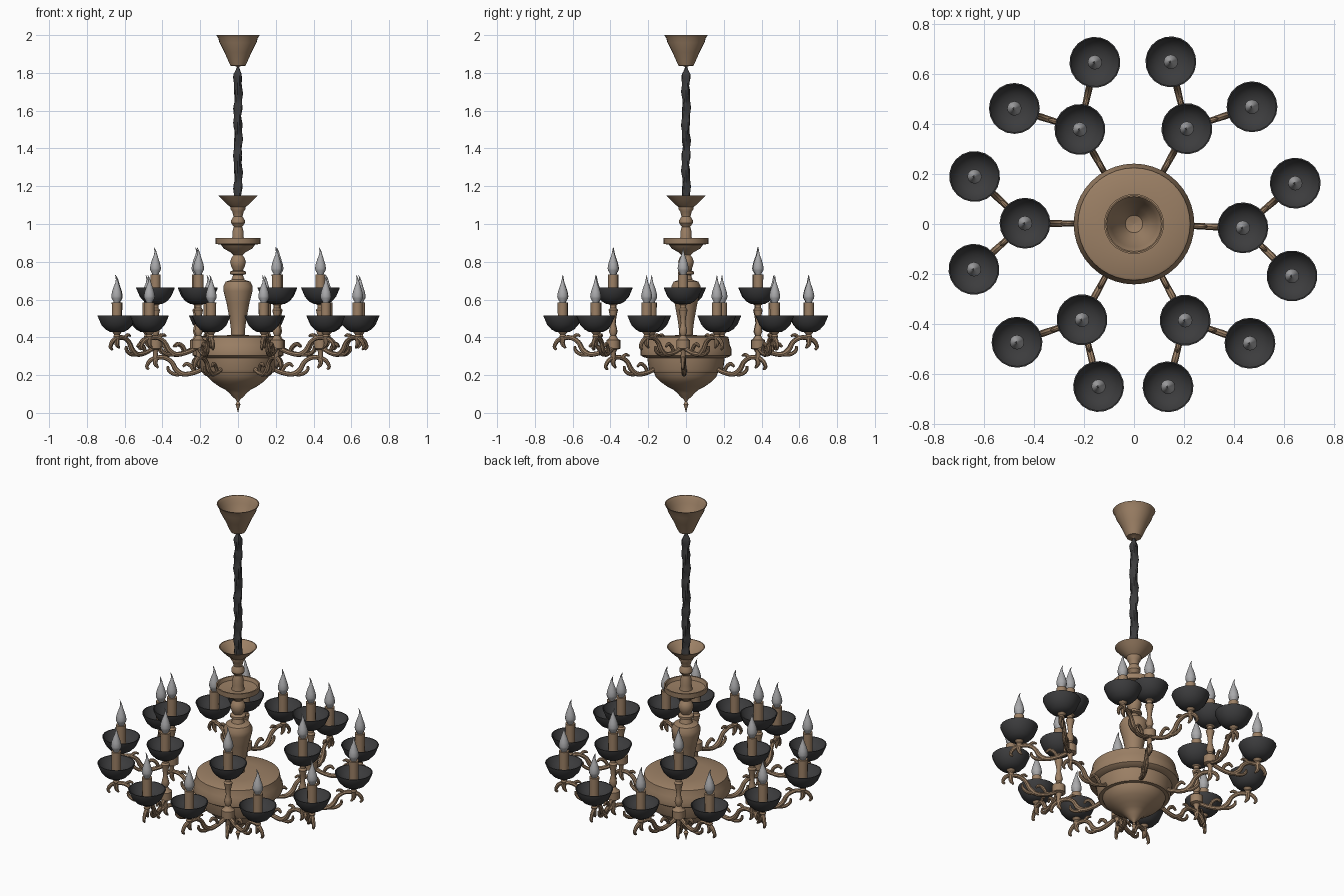
import bpy, bmesh, math
from mathutils import Vector, Matrix


def material(name, rgb):
    m = bpy.data.materials.new(name)
    m.diffuse_color = (*rgb, 1)
    return m


BRONZE = material("bronze", (0.33, 0.215, 0.13))
BLACK = material("black_metal", (0.045, 0.045, 0.047))
GLASS = material("grey_glass", (0.40, 0.40, 0.41))


def finish(bm, name, mat):
    """Smooth faces, keep hard edges sharp, return a mesh."""
    bmesh.ops.remove_doubles(bm, verts=bm.verts, dist=1e-5)
    bmesh.ops.recalc_face_normals(bm, faces=bm.faces)
    for f in bm.faces:
        f.smooth = True
    for e in bm.edges:
        e.smooth = e.calc_face_angle(0) < 0.6
    me = bpy.data.meshes.new(name)
    bm.to_mesh(me)
    bm.free()
    me.materials.append(mat)
    return me


def place(me, name, loc=(0, 0, 0), rot=0):
    ob = bpy.data.objects.new(name, me)
    ob.matrix_world = Matrix.Translation(loc) @ Matrix.Rotation(rot, 4, 'Z')
    bpy.context.collection.objects.link(ob)
    return ob


def skin(bm, rings):
    """Join successive rings with quads and cap open ends."""
    vr = [[bm.verts.new(p) for p in r] for r in rings]
    n = len(vr[0])
    for a, b in zip(vr, vr[1:]):
        for i in range(n):
            j = (i + 1) % n
            bm.faces.new((a[i], a[j], b[j], b[i]))
    for r in (vr[0], vr[-1]):
        bm.faces.new(r)


def lathe(name, profile, mat, n=16):
    """Revolve (r, z[, x offset]) points around z."""
    bm = bmesh.new()
    rings = []
    for r, z, *off in profile:
        x = off[0] if off else 0
        rings.append([(x + max(r, 2e-4) * math.cos(2 * math.pi * i / n),
                       max(r, 2e-4) * math.sin(2 * math.pi * i / n), z) for i in range(n)])
    skin(bm, rings)
    return finish(bm, name, mat)


def spline(pts, steps=4):
    """Catmull-Rom through 3-value points (s, z, radius)."""
    p = [Vector(q) for q in pts]
    p = [2 * p[0] - p[1]] + p + [2 * p[-1] - p[-2]]
    out = []
    for a, b, c, d in zip(p, p[1:], p[2:], p[3:]):
        for k in range(steps):
            t = k / steps
            out.append(0.5 * (2 * b + (c - a) * t + (2 * a - 5 * b + 4 * c - d) * t * t
                              + (3 * b - a - 3 * c + d) * t ** 3))
    return out + [p[-2]]


def tube(bm, pts, n=8):
    """Sweep a circle along a path in the xz plane."""
    path = spline(pts)
    rings = []
    for i, q in enumerate(path):
        a, b = path[max(i - 1, 0)], path[min(i + 1, len(path) - 1)]
        t = Vector((b.x - a.x, 0, b.y - a.y)).normalized()
        side = Vector((-t.z, 0, t.x))
        c, r = Vector((q.x, 0, q.y)), max(q.z, 0.002)
        rings.append([c + r * (math.cos(2 * math.pi * k / n) * side
                               + math.sin(2 * math.pi * k / n) * Vector((0, 1, 0)))
                      for k in range(n)])
    skin(bm, rings)


# Central bowl with pointed finial
place(lathe("bowl", [
    (0, 0), (0.006, 0.025), (0.013, 0.045), (0.006, 0.06), (0.012, 0.072), (0.03, 0.085),
    (0.045, 0.105), (0.07, 0.125), (0.10, 0.14), (0.135, 0.165), (0.16, 0.19), (0.17, 0.215),
    (0.19, 0.215), (0.197, 0.23), (0.205, 0.29), (0.225, 0.295), (0.24, 0.305), (0.242, 0.335),
    (0.232, 0.36), (0.225, 0.40), (0.215, 0.405), (0.12, 0.41), (0, 0.412)], BRONZE, 40), "bowl")

# Turned column with two open dishes
place(lathe("column", [
    (0.036, 0.40), (0.036, 0.43), (0.042, 0.48), (0.06, 0.58), (0.077, 0.645), (0.078, 0.67),
    (0.065, 0.695), (0.035, 0.705), (0.026, 0.73), (0.042, 0.735), (0.042, 0.748), (0.026, 0.755),
    (0.036, 0.775), (0.042, 0.80), (0.035, 0.82), (0.024, 0.835), (0.04, 0.85), (0.075, 0.87),
    (0.09, 0.89), (0.118, 0.895), (0.12, 0.925), (0.112, 0.925), (0.105, 0.905), (0.035, 0.90),
    (0.03, 0.93), (0.03, 0.96), (0.022, 0.985), (0.036, 1.005), (0.036, 1.02), (0.024, 1.04),
    (0.03, 1.065), (0.04, 1.08), (0.04, 1.09), (0.06, 1.105), (0.085, 1.13), (0.103, 1.15),
    (0.098, 1.15), (0.075, 1.13), (0.045, 1.105), (0, 1.10)], BRONZE, 28), "column")

# Hollow ceiling canopy, open at the top
place(lathe("ceiling_canopy", [
    (0, 1.825), (0.012, 1.835), (0.04, 1.838), (0.05, 1.86), (0.072, 1.91), (0.098, 1.96),
    (0.105, 1.985), (0.115, 2.0), (0.11, 2.0), (0.10, 1.985), (0.092, 1.96), (0.066, 1.91),
    (0.035, 1.86), (0, 1.85)], BRONZE, 28), "ceiling_canopy")

# Twisted chain sleeve
bm = bmesh.new()
rings = []
for k in range(61):
    z = 1.10 + 0.73 * k / 60
    base = 0.021 * min(1, 0.3 + (1.83 - z) * 18) * (1 + 0.09 * math.sin(z * 75))
    rings.append([(base * (1 + 0.16 * math.cos(3 * a - 30 * z)) * math.cos(a),
                   base * (1 + 0.16 * math.cos(3 * a - 30 * z)) * math.sin(a), z)
                  for a in (2 * math.pi * i / 15 for i in range(15))])
skin(bm, rings)
place(finish(bm, "chain_sleeve", BLACK), "chain_sleeve")

# Scrolled branch, origin under the candle it carries
bm = bmesh.new()
tube(bm, [(-0.265, -0.05, .012), (-0.21, -0.075, .012), (-0.15, -0.085, .013), (-0.11, -0.062, .014),
          (-0.085, -0.02, .012), (-0.045, 0.003, .012), (0, 0, .012), (0.03, -0.015, .011),
          (0.046, -0.045, .009), (0.035, -0.06, .006)])
tube(bm, [(-0.145, -0.085, .01), (-0.10, -0.085, .01), (-0.07, -0.065, .009), (-0.066, -0.042, .006)])
tube(bm, [(-0.205, -0.075, .009), (-0.19, -0.045, .01), (-0.165, -0.03, .01), (-0.145, -0.045, .006)])
tube(bm, [(-0.05, 0.0, .009), (-0.075, 0.018, .009), (-0.095, 0.012, .005)])
tube(bm, [(0, 0, .014), (0.0, -0.03, .012), (-0.015, -0.052, .005)])
branch = finish(bm, "branch", BRONZE)

# Turned post carrying an upper candle, with the node where branches split
post = lathe("post", [
    (0, 0.245), (0.007, 0.26), (0.014, 0.28), (0.012, 0.32), (0.02, 0.335), (0.036, 0.34),
    (0.036, 0.385), (0.024, 0.392), (0.014, 0.41), (0.022, 0.43), (0.018, 0.45), (0.012, 0.475),
    (0.016, 0.51), (0.024, 0.545), (0.016, 0.555), (0.016, 0.57), (0.03, 0.58), (0, 0.582)], BRONZE, 12)
socket = lathe("socket", [(0.012, 0.39), (0.018, 0.405), (0.014, 0.415), (0.028, 0.432), (0, 0.434)],
               BRONZE, 12)

# Candle parts, z = 0 at the cup base
cup = lathe("cup", [
    (0, 0), (0.035, 0.002), (0.06, 0.016), (0.082, 0.04), (0.09, 0.058), (0.102, 0.086), (0.102, 0.09),
    (0.097, 0.09), (0.084, 0.066), (0.06, 0.046), (0.03, 0.036), (0, 0.036)], BLACK, 20)
sleeve = lathe("sleeve", [(0.026, 0.02), (0.027, 0.159), (0, 0.159)], BRONZE, 14)
bulb = lathe("bulb", [
    (0.016, 0.155), (0.018, 0.165), (0.027, 0.18), (0.029, 0.192), (0.025, 0.215), (0.017, 0.24),
    (0.009, 0.262, 0.001), (0.005, 0.28, 0.0), (0.003, 0.293, -0.004), (0, 0.305, -0.009)], GLASS, 12)


def candle(name, x, y, z, rot):
    place(cup, name + "_cup", (x, y, z), rot)
    place(sleeve, name + "_sleeve", (x, y, z), rot)
    place(bulb, name + "_bulb", (x, y, z), 0)


# Six arms, each with one upper and two lower candles
for i, deg in enumerate((-2, 61, 119.8, 179.6, 241.5, 298)):
    a = math.radians(deg)
    x, y = 0.437 * math.cos(a), 0.437 * math.sin(a)
    place(branch, f"main_arm_{i}", (x, y, 0.29), a)
    place(post, f"post_{i}", (x, y, 0), a)
    candle(f"upper_candle_{i}", x, y, 0.574, a)
    for j, da in enumerate((-16.2, 16.2)):
        b = a + math.radians(da)
        u, v = 0.667 * math.cos(b), 0.667 * math.sin(b)
        out = math.atan2(v - y, u - x)
        place(branch, f"side_arm_{i}_{j}", (u, v, 0.395), out)
        place(socket, f"socket_{i}_{j}", (u, v, 0), out)
        candle(f"lower_candle_{i}_{j}", u, v, 0.426, out)
